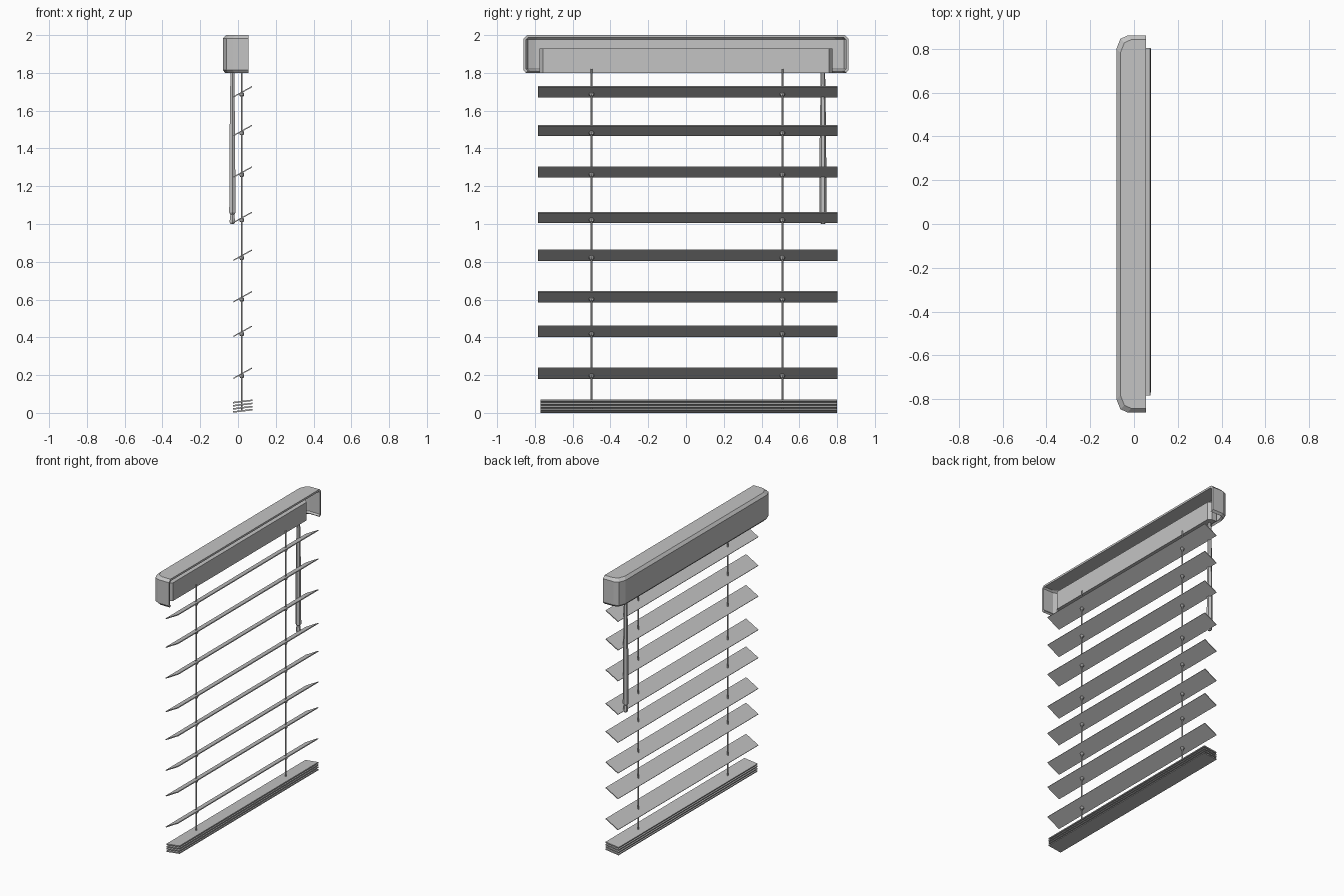
import bpy, bmesh
from math import radians
from mathutils import Matrix, Vector

if "Cube" in bpy.data.objects:
    bpy.data.objects.remove(bpy.data.objects["Cube"])

grey = bpy.data.materials.new("soft_grey")
grey.use_nodes = True
COLOUR = (0.55, 0.55, 0.55, 1)
grey.diffuse_color = COLOUR
grey.node_tree.nodes["Principled BSDF"].inputs["Base Color"].default_value = COLOUR


def finish(bm, name):
    bmesh.ops.recalc_face_normals(bm, faces=bm.faces)
    mesh = bpy.data.meshes.new(name)
    bm.to_mesh(mesh)
    bm.free()
    mesh.materials.append(grey)
    ob = bpy.data.objects.new(name, mesh)
    bpy.context.collection.objects.link(ob)
    return ob


def box(name, centre, size, tilt=0):
    bm = bmesh.new()
    m = (Matrix.Translation(centre) @ Matrix.Rotation(radians(tilt), 4, "Y")
         @ Matrix.Diagonal((*size, 1)))
    bmesh.ops.create_cube(bm, size=1, matrix=m)
    return finish(bm, name)


def turned(name, profile, x, y, sides):
    """Stack of rings given as (radius, z), capped at both ends."""
    bm = bmesh.new()
    rings = []
    for r, z in profile:
        ring = bmesh.ops.create_circle(bm, segments=sides, radius=r,
                                       matrix=Matrix.Translation((x, y, z)))
        rings.append(ring["verts"])
    for a, b in zip(rings, rings[1:]):
        for i in range(sides):
            j = (i + 1) % sides
            bm.faces.new((a[i], a[j], b[j], b[i]))
    bm.faces.new(rings[0])
    bm.faces.new(rings[-1])
    return finish(bm, name)


# Valance: chamfered shell, open below and towards +x
half = [(0.055, 0.86), (-0.03, 0.86), (-0.062, 0.845), (-0.08, 0.80)]
plan = half + [(x, -y) for x, y in reversed(half)]
bm = bmesh.new()
rings = []
for inset, z in [(0.012, 1.80), (0, 1.815), (0, 1.982), (0.018, 2.0)]:
    ring = []
    for x, y in plan:
        dx = inset if x < 0 else 0
        dy = inset if y > 0 else -inset
        ring.append(bm.verts.new((x + dx, y - dy, z)))
    rings.append(ring)
for a, b in zip(rings, rings[1:]):
    for i in range(len(plan) - 1):
        bm.faces.new((a[i], a[i + 1], b[i + 1], b[i]))
bm.faces.new(rings[-1])
bmesh.ops.recalc_face_normals(bm, faces=bm.faces)
top = max(bm.faces, key=lambda f: f.calc_center_median().z)
if top.normal.z < 0:
    bmesh.ops.reverse_faces(bm, faces=bm.faces)
mesh = bpy.data.meshes.new("valance")
bm.to_mesh(mesh)
bm.free()
mesh.materials.append(grey)
valance = bpy.data.objects.new("valance", mesh)
bpy.context.collection.objects.link(valance)
shell = valance.modifiers.new("thickness", "SOLIDIFY")
shell.thickness = 0.015
shell.offset = -1

# Head rail with chamfered front corners
bm = bmesh.new()
rail = [(-0.045, 0.775), (-0.01, 0.775), (0.014, 0.757)]
outline = rail + [(x, -y) for x, y in reversed(rail)]
face = bm.faces.new([bm.verts.new((x, y, 1.80)) for x, y in outline])
ext = bmesh.ops.extrude_face_region(bm, geom=[face])
bmesh.ops.translate(bm, vec=Vector((0, 0, 0.13)),
                    verts=[v for v in ext["geom"] if isinstance(v, bmesh.types.BMVert)])
finish(bm, "head_rail")

# Tilted slats, with cord beads beneath each
CORDS = (-0.5, 0.51)
heights = (1.70, 1.495, 1.275, 1.035, 0.835, 0.615, 0.432, 0.21)
for n, z in enumerate(heights, 1):
    box(f"slat_{n}", (0.025, 0.01, z), (0.112, 1.585, 0.006), -29)
    for y in CORDS:
        turned(f"bead_{n}", [(0.008, z - 0.025), (0.013, z - 0.018),
                             (0.013, z - 0.009), (0.008, z - 0.003)], 0.02, y, 8)

# Stack of slats resting at the bottom
for n in range(4):
    box(f"bottom_slat_{n + 1}", (0.025, 0.015, 0.011 + n * 0.0165),
        (0.104, 1.57, 0.008), -7)

# Lift cords
for y in CORDS:
    turned("lift_cord", [(0.005, 0.01), (0.005, 1.82)], 0.02, y, 8)

# Tilt wand
turned("tilt_wand", [(0.01, 1.0), (0.016, 1.008), (0.016, 1.02), (0.012, 1.05),
                     (0.019, 1.06), (0.017, 1.45), (0.012, 1.78), (0.012, 1.82)],
       -0.03, 0.725, 6)
